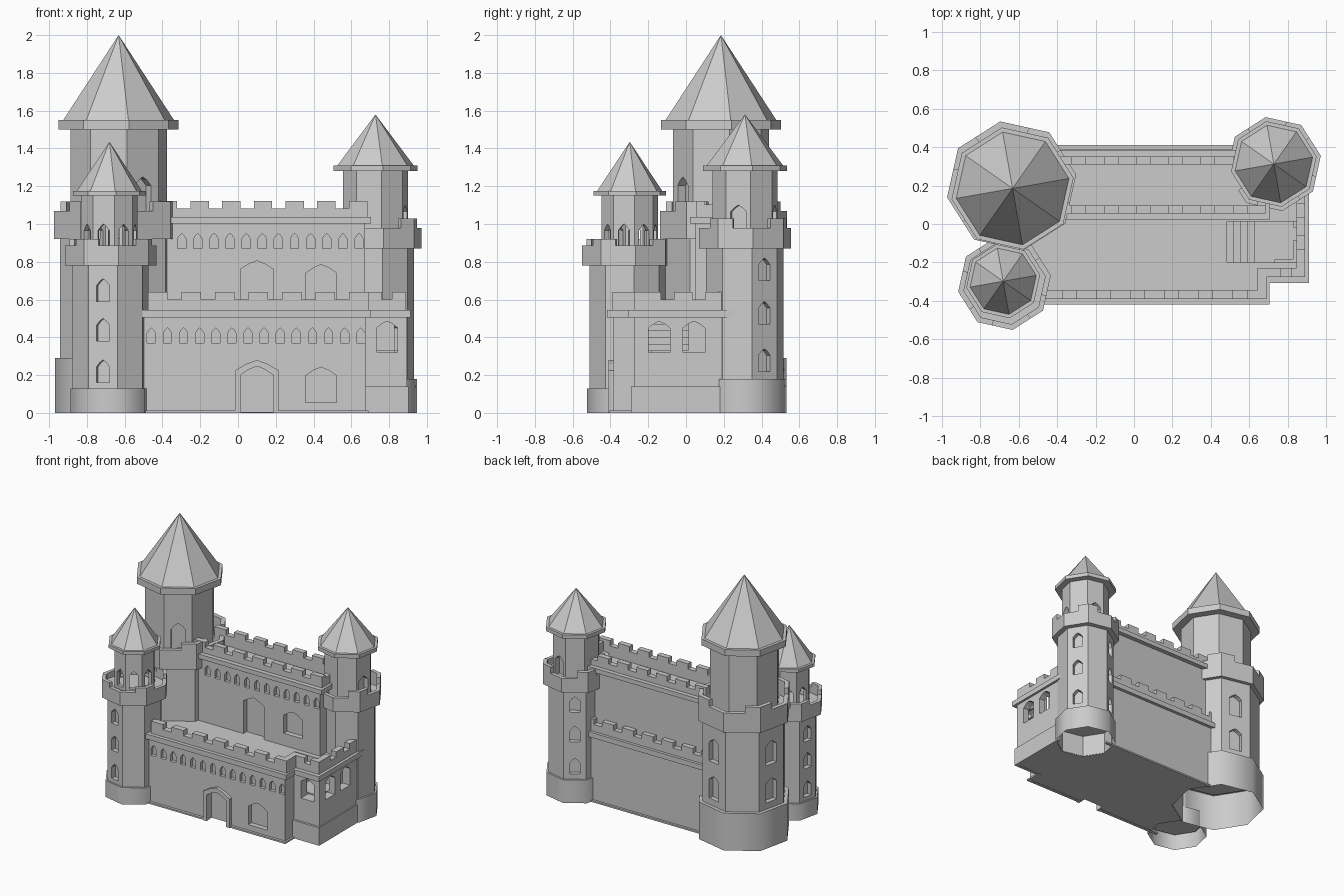
import bpy, bmesh
from math import sin, cos, pi, radians
from mathutils import Vector

if "Cube" in bpy.data.objects:
    bpy.data.objects.remove(bpy.data.objects["Cube"])

ROT = radians(10)            # all towers are octagons turned by ten degrees
AP = cos(pi / 8)


def extrude(bm, pts, vec):
    a = [bm.verts.new(p) for p in pts]
    b = [bm.verts.new(Vector(p) + Vector(vec)) for p in pts]
    n = len(a)
    bm.faces.new(a[::-1])
    bm.faces.new(b)
    for i in range(n):
        bm.faces.new((a[i], a[(i + 1) % n], b[(i + 1) % n], b[i]))


def box(bm, x0, x1, y0, y1, z0, z1):
    extrude(bm, [(x0, y0, z0), (x1, y0, z0), (x1, y1, z0), (x0, y1, z0)], (0, 0, z1 - z0))


def octagon(c, r, z):
    return [Vector((c[0] + r * cos(ROT + k * pi / 4), c[1] + r * sin(ROT + k * pi / 4), z)) for k in range(8)]


def arch(bm, c, deg, w, z0, z1, rise, depth, out=0.05):
    """Pointed-arch prism at wall point c facing direction deg."""
    n = Vector((cos(radians(deg)), sin(radians(deg)), 0))
    t = Vector((-n.y, n.x, 0))
    prof = [(-.5, z0), (.5, z0), (.5, z1 - rise), (.25, z1 - rise * .38), (0, z1), (-.25, z1 - rise * .38), (-.5, z1 - rise)]
    base = Vector((c[0], c[1], 0)) - n * depth
    extrude(bm, [base + t * (s * w) + Vector((0, 0, z)) for s, z in prof], n * (depth + out))


def on_face(c, r, deg):
    return (c[0] + r * AP * cos(radians(deg)), c[1] + r * AP * sin(radians(deg)))


def make(name, fill):
    bm = bmesh.new()
    fill(bm)
    bmesh.ops.recalc_face_normals(bm, faces=bm.faces)
    me = bpy.data.meshes.new(name)
    bm.to_mesh(me)
    bm.free()
    ob = bpy.data.objects.new(name, me)
    bpy.context.collection.objects.link(ob)
    return ob


def cut(ob, fill):
    c = make("cutter", fill)
    c.hide_render = True
    m = ob.modifiers.new("cut", 'BOOLEAN')
    m.operation, m.object, m.solver, m.use_self = 'DIFFERENCE', c, 'EXACT', True
    bpy.context.view_layer.objects.active = ob
    bpy.ops.object.modifier_apply(modifier=m.name)
    bpy.data.objects.remove(c)


def prism(name, c, r, z0, z1):
    return make(name, lambda bm: extrude(bm, octagon(c, r, z0), (0, 0, z1 - z0)))


# ---------- towers ----------
def crown(name, c, r, th, z0, zf, zc, zm):
    """Overhanging platform with a parapet; bent merlons wrap every other corner."""
    def fill(bm):
        extrude(bm, octagon(c, r, z0), (0, 0, zf - z0))
        o, i = octagon(c, r, zf), octagon(c, r - th, zf)
        f = .42
        for k in range(8):
            p, n = (k - 1) % 8, (k + 1) % 8
            top = zm if k % 2 else zc
            extrude(bm, [o[k].lerp(o[p], f), o[k], o[k].lerp(o[n], f),
                         i[k].lerp(i[n], f), i[k], i[k].lerp(i[p], f)], (0, 0, top - zf))
            extrude(bm, [o[k].lerp(o[n], f), o[n].lerp(o[k], f),
                         i[n].lerp(i[k], f), i[k].lerp(i[n], f)], (0, 0, zc - zf))
    make(name, fill)


feet = []


def tower(name, c, cu, base, body_r, cr, up_r, eave, roof, wins, win_faces):
    # hollow foot, open underneath
    feet.append((c, base[0] - .004, base[1]))
    ob = prism(name + "_foot", c, base[0], 0, base[1])
    bm = bmesh.new()
    bm.from_mesh(ob.data)
    bmesh.ops.delete(bm, geom=[f for f in bm.faces if f.calc_center_median().z < .001], context='FACES_ONLY')
    bm.to_mesh(ob.data)
    bm.free()
    bpy.ops.object.select_all(action='DESELECT')
    ob.select_set(True)
    bpy.context.view_layer.objects.active = ob
    bpy.ops.object.shade_smooth_by_angle(angle=radians(60))
    # shaft with arched windows
    body = prism(name + "_shaft", c, body_r, base[1] - .01, cr[2] + .02)
    w, zs = wins
    cut(body, lambda bm: [arch(bm, on_face(c, body_r, d), d, w, z0, z1, .035, .035)
                          for d in win_faces for z0, z1 in zs])
    crown(name + "_crown", c, *cr)
    upper = prism(name + "_upper", cu, up_r, cr[3] - .02, eave[0] + .01)
    # eave slab and pointed roof
    prism(name + "_eave", cu, eave[2], eave[0], eave[1])

    def spire(bm):
        ring = [bm.verts.new(p) for p in octagon(cu, roof[0], eave[1])]
        tip = bm.verts.new((cu[0], cu[1], roof[1]))
        bm.faces.new(ring[::-1])
        for k in range(8):
            bm.faces.new((ring[k], ring[(k + 1) % 8], tip))
    make(name + "_roof", spire)
    return upper


cb = (-.632, .185)
keep = tower("keep", (-.637, .198), cb, (.338, .29), .31, (.341, .035, .92, 1.0, 1.07, 1.12), .259,
             (1.5, 1.55, .322), (.298, 2.0), (.1, [(.34, .52), (.63, .81)]), (77.5, 167.5))
cut(keep, lambda bm: arch(bm, on_face(cb, .259, 302.5), 302.5, .1, 1.0, 1.25, .045, .05))

cr_ = (.728, .312)
right = tower("rear_tower", cr_, cr_, (.223, .18), .208, (.248, .03, .87, .93, .98, 1.03), .175,
              (1.28, 1.31, .226), (.205, 1.58), (.072, [(.22, .34), (.47, .59), (.7, .82)]), (32.5, 122.5))
cut(right, lambda bm: [arch(bm, on_face(cr_, .175, d), d, .085, .94, 1.1, .035, .04) for d in (347.5, 77.5)])

cl = (-.681, -.298)
left = tower("front_tower", (-.674, -.31), cl, (.217, .13), .204, (.245, .03, .78, .84, .885, .92), .151,
             (1.15, 1.175, .195), (.175, 1.435), (.068, [(.16, .28), (.38, .5), (.59, .71)]), (257.5, 167.5))


def belfry_holes(bm):
    extrude(bm, octagon(cl, .122, .86), (0, 0, .26))
    for k in range(8):
        d = 32.5 + 45 * k
        arch(bm, on_face(cl, .151, d), d, .062, .865, 1.0, .035, .05)


cut(left, belfry_holes)


# ---------- hall ----------
def well(bm):
    box(bm, .484, .845, -.2, .012, .33, .7)


def foot_hollows(bm):
    for c, r, h in feet:
        extrude(bm, octagon(c, r, -.1), (0, 0, h + .09))


def niches(bm, y, z0, first, n):
    for k in range(n):
        arch(bm, (first + .0853 * k, y), -90, .044, z0, z0 + .08, .028, .025)


FY, UY, FLOOR = -.385, .05, .505


def front_openings(bm):
    well(bm)
    niches(bm, FY, .37, -.459, 14)
    arch(bm, (.1, FY), -90, .17, -.05, .247, .045, .04, .08)
    arch(bm, (.44, FY), -90, .164, .055, .242, .045, .04)


hall = make("lower_hall", lambda bm: box(bm, -.6, .675, FY, .385, .002, FLOOR))
cut(hall, front_openings)
cut(hall, foot_hollows)
frame = make("door_frame", lambda bm: arch(bm, (.1, FY), -90, .23, 0, .28, .055, .01, .025))
cut(frame, lambda bm: arch(bm, (.1, FY), -90, .17, -.05, .247, .045, .04, .08))


def side_openings(bm):
    well(bm)
    arch(bm, (.894, -.142), 0, .112, .32, .485, .035, .065)
    arch(bm, (.894, .042), 0, .116, .32, .485, .035, .065)
    arch(bm, (.79, -.275), -90, .11, .32, .485, .035, .09)


wing = make("side_wing", lambda bm: box(bm, .6, .894, -.275, .25, .002, FLOOR))
cut(wing, side_openings)
cut(wing, foot_hollows)


# ledges are frames, so the roof terraces stay sunken
def terrace_void(bm):
    box(bm, -.7, .643, -.343, .2, .4, .7)
    box(bm, .55, .845, -.23, .2, .4, .7)


cut(make("terrace_ledge", lambda bm: box(bm, -.6, .704, -.418, .41, FLOOR, .545)), terrace_void)
cut(make("wing_ledge", lambda bm: box(bm, .6, .912, -.308, .25, FLOOR, .545)), terrace_void)
make("stairs", lambda bm: [box(bm, .484 + .0365 * k, .52 + .0365 * k, -.2, .012, .325, .47 - .035 * k)
                           for k in range(4)])


def upper_openings(bm):
    niches(bm, UY, .87, -.298, 12)
    arch(bm, (.1, UY), -90, .175, FLOOR, .805, .045, .04)
    arch(bm, (.44, UY), -90, .164, .6, .785, .045, .04)


cut(make("upper_hall", lambda bm: box(bm, -.6, .672, UY, .35, .48, 1.003)), upper_openings)
cut(make("upper_ledge", lambda bm: box(bm, -.6, .705, .02, .385, 1.003, 1.038)),
    lambda bm: box(bm, -.7, .643, .097, .31, .9, 1.2))


# plinths, broken at the doorway
def plinths(bm):
    box(bm, -.55, -.015, -.405, -.38, 0, .012)
    box(bm, .215, .69, -.405, -.38, 0, .012)
    box(bm, .66, .69, -.405, -.27, 0, .012)
    box(bm, -.4, .6, .38, .402, 0, .012)
    box(bm, .67, .903, -.292, -.27, 0, .14)
    box(bm, .88, .903, -.292, .2, 0, .14)


make("plinths", plinths)


# ---------- battlements ----------
def parapet(name, x0, x1, y0, y1, z, n, h=.055, m=.04):
    """Low wall with n merlons spread along its longer side."""
    def fill(bm):
        box(bm, x0, x1, y0, y1, z, z + h)
        along_x = x1 - x0 > y1 - y0
        a, b = (x0, x1) if along_x else (y0, y1)
        w = (b - a) / (n + (n - 1) * .72) if n > 1 else b - a
        for k in range(n):
            s = a + k * w * 1.72
            args = (s, s + w, y0, y1) if along_x else (x0, x1, s, s + w)
            box(bm, *args, z + h, z + h + m)
    make(name, fill)


parapet("terrace_front_parapet", -.476, .69, -.39, -.343, .545, 7)
parapet("terrace_side_parapet", .643, .69, -.343, -.23, .545, 1)
parapet("wing_front_parapet", .69, .89, -.275, -.23, .545, 2)
parapet("wing_side_parapet", .845, .89, -.23, .2, .545, 3)
parapet("terrace_rear_parapet", -.5, .62, .35, .388, .545, 7)
parapet("upper_front_parapet", -.42, .685, .055, .097, 1.038, 7, .045, .04)
parapet("upper_rear_parapet", -.42, .685, .31, .352, 1.038, 7, .045, .04)
parapet("upper_side_parapet", .643, .685, .097, .31, 1.038, 1, .045, .02)
